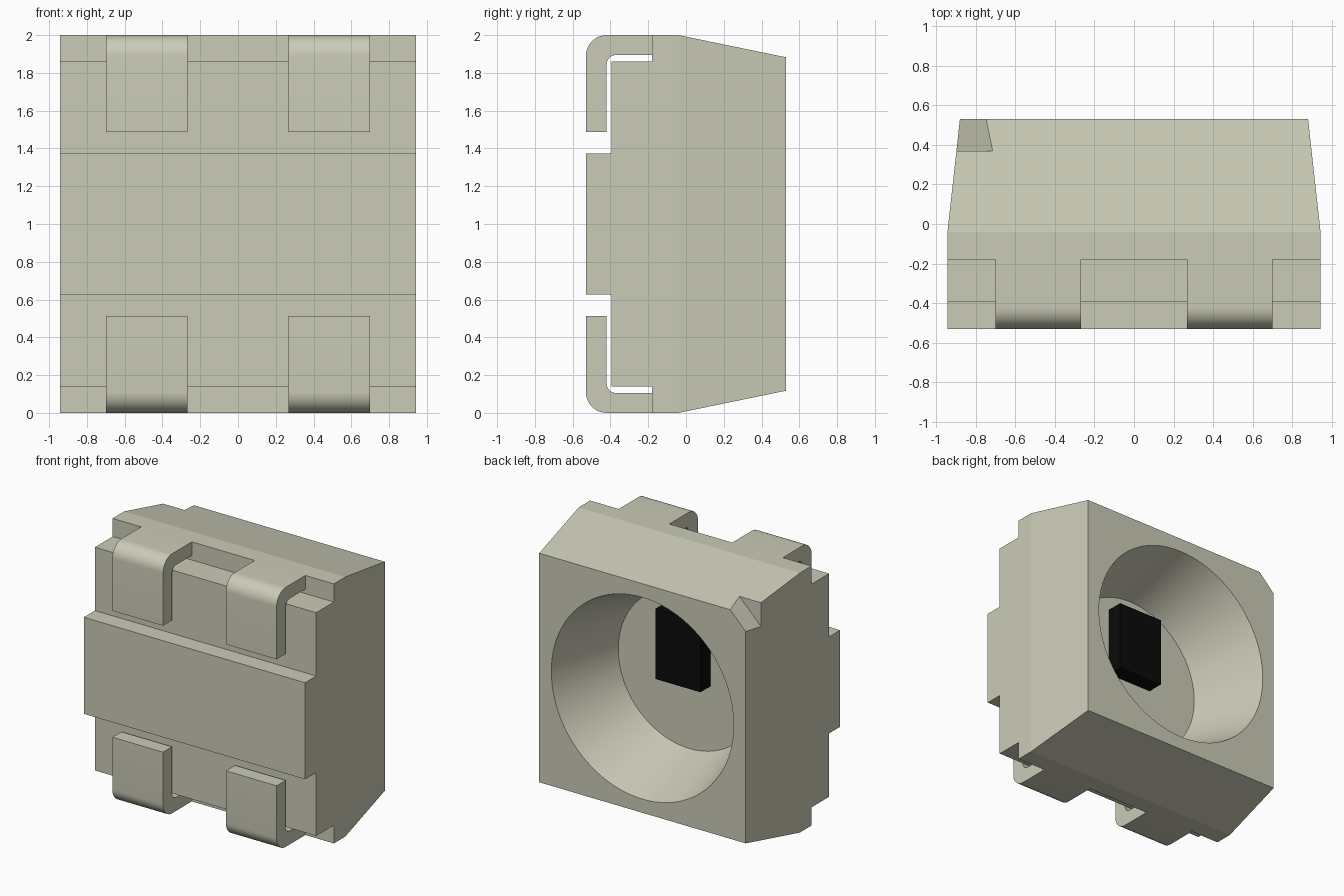
import bpy, bmesh, math
from mathutils import Matrix, Vector

default = bpy.data.objects.get("Cube")
if default:
    bpy.data.objects.remove(default)


def material(name, colour, roughness):
    m = bpy.data.materials.new(name)
    m.use_nodes = True
    m.diffuse_color = (*colour, 1)
    bsdf = m.node_tree.nodes["Principled BSDF"]
    bsdf.inputs["Base Color"].default_value = (*colour, 1)
    bsdf.inputs["Roughness"].default_value = roughness
    return m


cream = material("warm grey", (0.6, 0.6, 0.48), 0.6)
black = material("black", (0.003, 0.003, 0.003), 0.6)


def finish(name, bm, mat):
    bmesh.ops.recalc_face_normals(bm, faces=bm.faces)
    mesh = bpy.data.meshes.new(name)
    bm.to_mesh(mesh)
    bm.free()
    mesh.materials.append(mat)
    ob = bpy.data.objects.new(name, mesh)
    bpy.context.collection.objects.link(ob)
    return ob


def prism(points, offset):
    """Close a loop of 3D points and sweep it along an offset."""
    bm = bmesh.new()
    face = bm.faces.new([bm.verts.new(p) for p in points])
    swept = bmesh.ops.extrude_face_region(bm, geom=[face], use_keep_orig=True)
    moved = [g for g in swept["geom"] if isinstance(g, bmesh.types.BMVert)]
    bmesh.ops.translate(bm, verts=moved, vec=offset)
    return bm


def smooth(ob):
    bpy.ops.object.select_all(action="DESELECT")
    ob.select_set(True)
    bpy.context.view_layer.objects.active = ob
    bpy.ops.object.shade_smooth_by_angle(angle=math.radians(25))


def cut(ob, cutter):
    cutter.hide_render = True
    mod = ob.modifiers.new("cut", "BOOLEAN")
    mod.object, mod.operation, mod.solver = cutter, "DIFFERENCE", "EXACT"
    bpy.context.view_layer.objects.active = ob
    bpy.ops.object.modifier_apply(modifier=mod.name)
    bpy.data.objects.remove(cutter)


# Housing: stepped side profile swept across, then a tapered rear block
HALF, SPLIT, REAR = 0.943, -0.04, 0.53
upper = [(-0.53, 0.372), (-0.395, 0.372), (-0.395, 0.86),
         (-0.18, 0.86), (-0.18, 1.0), (SPLIT, 1.0)]
profile = [(y, 1 + h) for y, h in upper] + [(y, 1 - h) for y, h in reversed(upper)]
bm = prism([(-HALF, y, z) for y, z in profile], (2 * HALF, 0, 0))
back = max(bm.faces, key=lambda f: f.calc_center_median().y)
taper = bmesh.ops.extrude_face_region(bm, geom=[back])
rear_verts = [g for g in taper["geom"] if isinstance(g, bmesh.types.BMVert)]
for v in rear_verts:
    v.co = Vector((v.co.x * 0.88 / HALF, REAR, 1 + (v.co.z - 1) * 0.8825))
housing = finish("housing", bm, cream)

# Conical reflector bowl
RIM, FLOOR, EXTRA = 0.777, 0.605, 0.1
depth = REAR - SPLIT
length = depth + EXTRA
bm = bmesh.new()
bmesh.ops.create_cone(bm, cap_ends=True, segments=96, depth=length, radius1=FLOOR,
                      radius2=RIM + (RIM - FLOOR) * EXTRA / depth)
bmesh.ops.transform(bm, verts=bm.verts,
                    matrix=Matrix.Translation((0, SPLIT + length / 2, 1))
                    @ Matrix.Rotation(-math.pi / 2, 4, "X"))
cut(housing, finish("bowl_cutter", bm, cream))

# Corner notch marking one terminal
notch = [(-1.2, 0.37, 1.43), (-0.43, 0.37, 2.2), (-1.2, 0.37, 2.2)]
cut(housing, finish("notch_cutter", prism(notch, (0, 0.4, 0)), cream))
smooth(housing)


# Four folded terminals
def arc(cy, cz, r, start, end, steps=10):
    angles = [math.radians(start + (end - start) * i / steps) for i in range(steps + 1)]
    return [(cy + r * math.cos(a), cz + r * math.sin(a)) for a in angles]


fold = ([(-0.18, 1.895), (-0.18, 2.0)] + arc(-0.42, 1.89, 0.11, 90, 180)
        + [(-0.53, 1.487), (-0.42, 1.487)] + arc(-0.37, 1.845, 0.05, 180, 90))
for level in ("upper", "lower"):
    for side, x in (("right", -0.7), ("left", 0.268)):
        pts = [(x, y, z if level == "upper" else 2 - z) for y, z in fold]
        smooth(finish(f"{level}_{side}_terminal", prism(pts, (0.432, 0, 0)), cream))

# Chip on the bowl floor
bm = bmesh.new()
bmesh.ops.create_cube(bm, size=1)
bmesh.ops.scale(bm, verts=bm.verts, vec=(0.385, 0.125, 0.54))
bmesh.ops.translate(bm, verts=bm.verts, vec=(0.01, SPLIT + 0.0625, 1.195))
finish("chip", bm, black)
